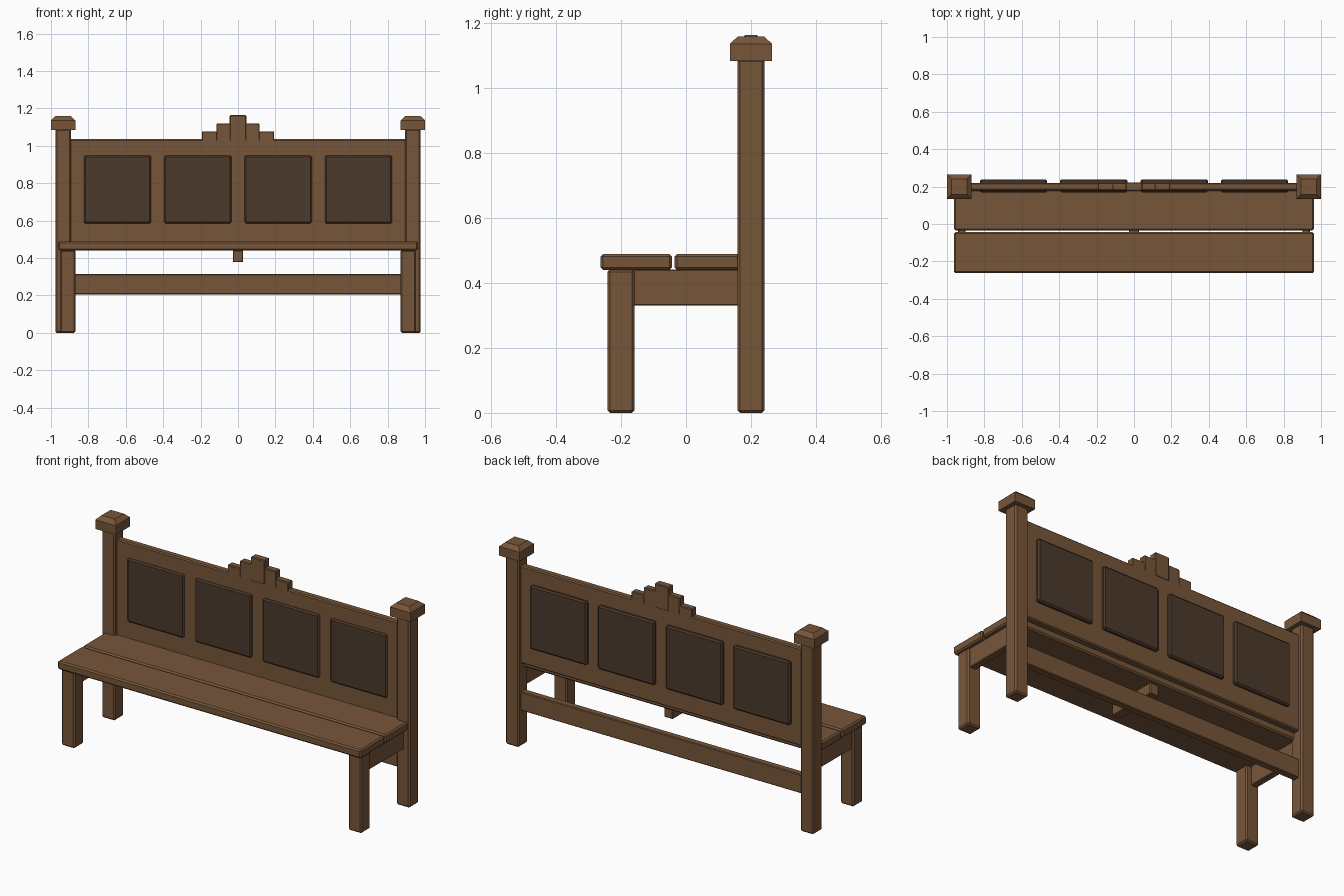
import bpy, bmesh
from mathutils import Matrix, Vector

if "Cube" in bpy.data.objects:
    bpy.data.objects.remove(bpy.data.objects["Cube"])


def material(name, rgb):
    m = bpy.data.materials.new(name)
    m.diffuse_color = (*rgb, 1)
    m.use_nodes = True
    m.node_tree.nodes["Principled BSDF"].inputs["Base Color"].default_value = m.diffuse_color
    return m


WOOD = material("brown wood", (0.185, 0.094, 0.042))
DARK = material("dark panel wood", (0.072, 0.042, 0.025))


def box(name, xr, yr, zr, mat=WOOD, bevel=0.006, taper=None):
    """Chamfered box from its x, y and z ranges; taper scales the top face."""
    lo, hi = Vector((xr[0], yr[0], zr[0])), Vector((xr[1], yr[1], zr[1]))
    size, mid = hi - lo, (lo + hi) / 2
    bm = bmesh.new()
    bmesh.ops.create_cube(bm, size=1)
    if taper:
        for v in bm.verts:
            if v.co.z > 0:
                v.co.x *= taper
                v.co.y *= taper
    bmesh.ops.transform(bm, verts=bm.verts,
                        matrix=Matrix.Translation(mid) @ Matrix.Diagonal((*size, 1)))
    if bevel:
        bmesh.ops.bevel(bm, geom=bm.edges[:], offset=bevel, segments=1,
                        affect='EDGES', profile=0.5)
    me = bpy.data.meshes.new(name)
    bm.to_mesh(me)
    bm.free()
    me.materials.append(mat)
    ob = bpy.data.objects.new(name, me)
    bpy.context.collection.objects.link(ob)
    return ob


def around(c, half):
    return (c - half, c + half)


# Posts, caps, front legs and side aprons on both sides
for side, s in (("left", -1), ("right", 1)):
    px = s * 0.935
    box(f"back_post_{side}", around(px, 0.042), around(0.2, 0.042), (0, 1.09), bevel=0.008)
    box(f"post_cap_{side}", around(px, 0.065), around(0.2, 0.065), (1.083, 1.136), bevel=0)
    box(f"post_cap_top_{side}", around(px, 0.065), around(0.2, 0.065), (1.136, 1.158),
        bevel=0, taper=0.64)
    box(f"front_leg_{side}", around(s * 0.91, 0.042), around(-0.2, 0.042), (0, 0.442), bevel=0.008)
    box(f"side_apron_{side}", around(s * 0.92, 0.02), (-0.17, 0.17), (0.33, 0.442), bevel=0.004)

# Seat planks
box("seat_plank_front", (-0.962, 0.962), (-0.263, -0.043), (0.44, 0.489), bevel=0.008)
box("seat_plank_back", (-0.962, 0.962), (-0.035, 0.185), (0.44, 0.489), bevel=0.008)

# Batten under the seat and lower back rail
box("seat_batten", around(0, 0.028), (-0.14, 0.16), (0.378, 0.442), bevel=0.004)
box("lower_rail", (-0.9, 0.9), (0.18, 0.22), (0.205, 0.313), bevel=0.004)

# Backrest with raised dark panels on both faces
box("back_board", (-0.9, 0.9), (0.18, 0.22), (0.476, 1.035))
for i, x in enumerate((-0.644, -0.215, 0.215, 0.644)):
    box(f"back_panel_{i + 1}", around(x, 0.18), around(0.204, 0.035), (0.584, 0.948),
        DARK, bevel=0.008)

# Stepped crest on the backrest
box("crest_centre", around(0, 0.045), (0.178, 0.222), (1.025, 1.163), bevel=0.004)
for side, s in (("left", -1), ("right", 1)):
    for name, a, b, top in (("inner", 0.04, 0.115, 1.12), ("outer", 0.11, 0.193, 1.077)):
        box(f"crest_{name}_{side}", sorted((s * a, s * b)), (0.18, 0.22), (1.025, top), bevel=0.004)
